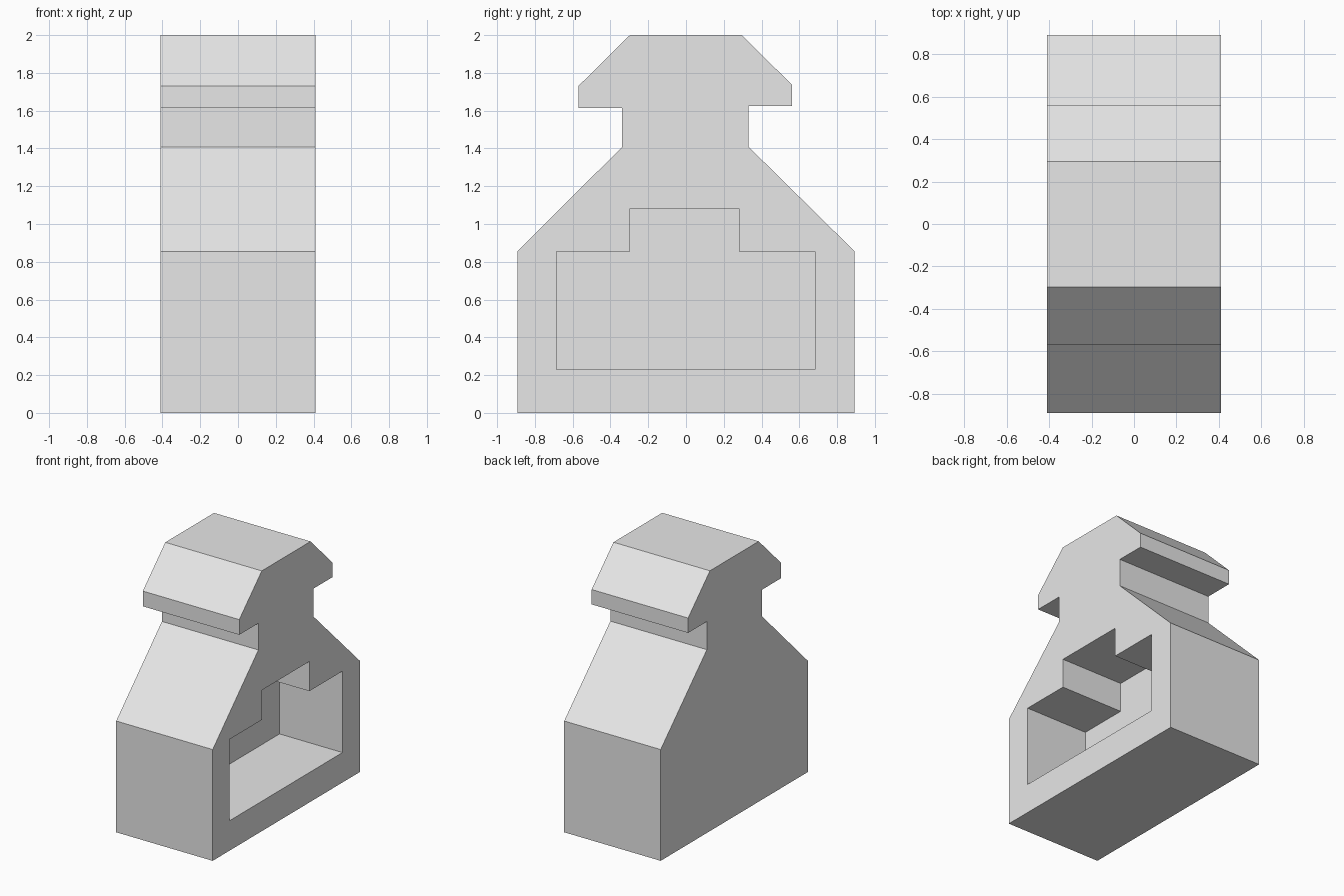
import bpy
import bmesh

if "Cube" in bpy.data.objects:
    bpy.data.objects.remove(bpy.data.objects["Cube"], do_unlink=True)

HALF_WIDTH = 0.41
POCKET_BACK = -0.125

# Plain grey material
grey = bpy.data.materials.new("light_grey")
grey.use_nodes = True
grey.diffuse_color = (0.8, 0.8, 0.8, 1)
grey.node_tree.nodes["Principled BSDF"].inputs["Base Color"].default_value = (0.8, 0.8, 0.8, 1)


def extrude_profile(name, profile, x0, x1):
    """Extrude a closed (y, z) outline along x."""
    bm = bmesh.new()
    face = bm.faces.new([bm.verts.new((x0, y, z)) for y, z in profile])
    result = bmesh.ops.extrude_face_region(bm, geom=[face])
    moved = [v for v in result["geom"] if isinstance(v, bmesh.types.BMVert)]
    bmesh.ops.translate(bm, verts=moved, vec=(x1 - x0, 0, 0))
    bmesh.ops.recalc_face_normals(bm, faces=bm.faces)
    mesh = bpy.data.meshes.new(name)
    bm.to_mesh(mesh)
    bm.free()
    mesh.materials.append(grey)
    obj = bpy.data.objects.new(name, mesh)
    bpy.context.collection.objects.link(obj)
    return obj


# Body: base block, sloped shoulders, neck and chamfered cap
front_side = [(-0.893, 0), (-0.893, 0.855), (-0.338, 1.408), (-0.338, 1.613),
              (-0.57, 1.613), (-0.57, 1.73), (-0.297, 2)]
back_side = [(0.295, 2), (0.56, 1.738), (0.56, 1.624), (0.332, 1.624),
             (0.332, 1.408), (0.893, 0.855), (0.893, 0)]
body = extrude_profile("body", front_side + back_side, -HALF_WIDTH, HALF_WIDTH)

# Stepped pocket, open on one side only
pocket = [(-0.686, 0.23), (-0.686, 0.855), (-0.296, 0.855), (-0.296, 1.083),
          (0.281, 1.083), (0.281, 0.855), (0.683, 0.855), (0.683, 0.23)]
cutter = extrude_profile("pocket_cutter", pocket, POCKET_BACK, HALF_WIDTH + 0.2)
cutter.hide_render = True
cutter.hide_viewport = True
cutter.display_type = 'WIRE'

cut = body.modifiers.new("pocket", 'BOOLEAN')
cut.operation = 'DIFFERENCE'
cut.solver = 'EXACT'
cut.object = cutter
